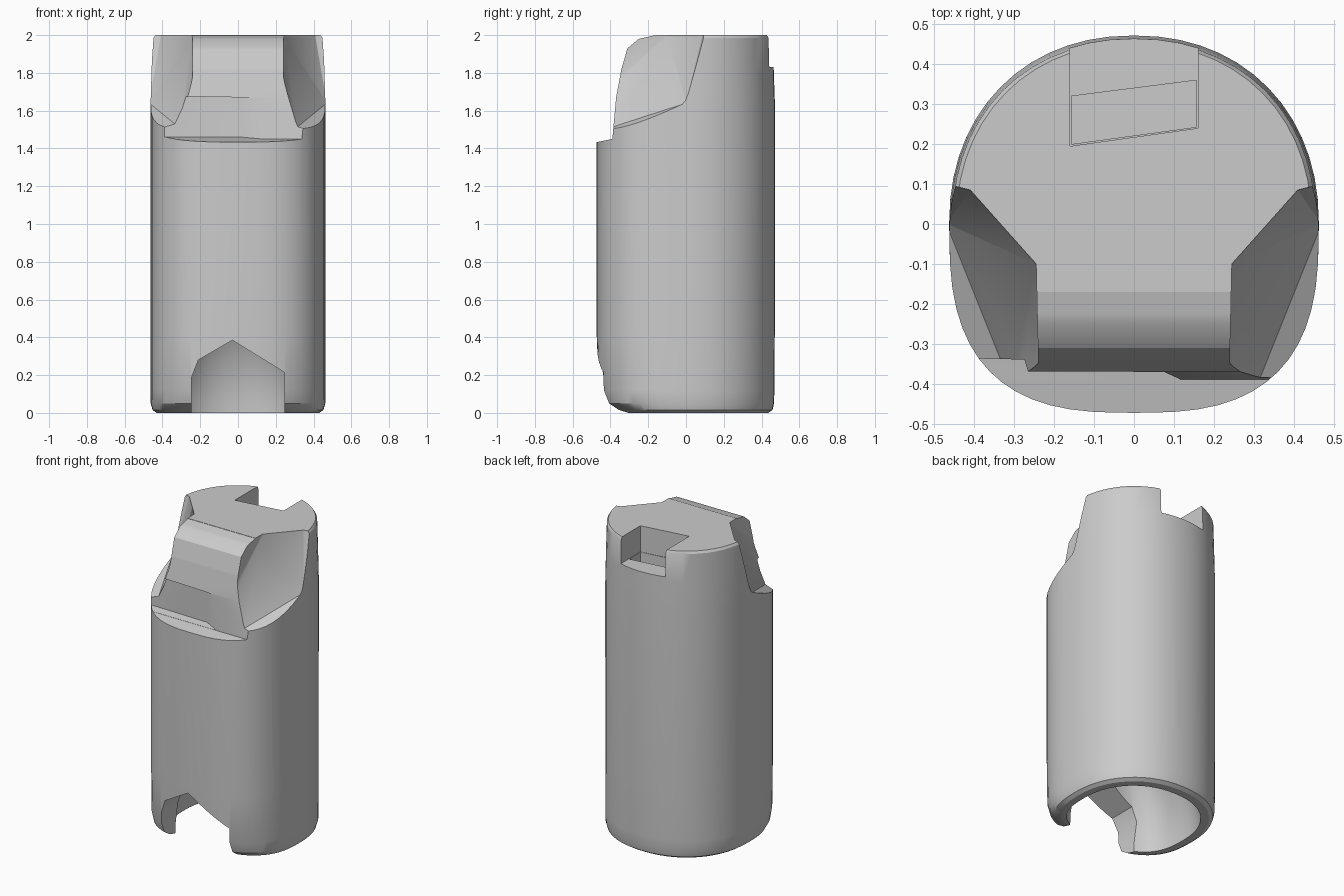
import bpy, bmesh
from math import cos, sin, pi

if "Cube" in bpy.data.objects:
    bpy.data.objects.remove(bpy.data.objects["Cube"])

grey = bpy.data.materials.new("plain grey")
grey.use_nodes = True
grey.diffuse_color = (0.6, 0.6, 0.6, 1)
grey.node_tree.nodes["Principled BSDF"].inputs["Base Color"].default_value = (0.6, 0.6, 0.6, 1)

SEGMENTS = 56


def make_object(name, bm):
    bmesh.ops.recalc_face_normals(bm, faces=bm.faces)
    mesh = bpy.data.meshes.new(name)
    bm.to_mesh(mesh)
    bm.free()
    obj = bpy.data.objects.new(name, mesh)
    bpy.context.collection.objects.link(obj)
    mesh.materials.append(grey)
    return obj


def ring(bm, z, side, front, back):
    """Rounded outline: squarer at the front, rounder at the back."""
    verts = []
    for i in range(SEGMENTS):
        a = 2 * pi * i / SEGMENTS
        c, s = cos(a), sin(a)
        n, depth = (2.15, back) if s > 0 else (2.8, front)
        x = side * abs(c) ** (2 / n) * (1 if c > 0 else -1)
        y = depth * abs(s) ** (2 / n) * (1 if s > 0 else -1)
        verts.append(bm.verts.new((x, y, z)))
    return verts


def loft(name, levels):
    bm = bmesh.new()
    rings = [ring(bm, *level) for level in levels]
    for low, high in zip(rings, rings[1:]):
        for i in range(SEGMENTS):
            j = (i + 1) % SEGMENTS
            bm.faces.new((low[i], low[j], high[j], high[i]))
    bm.faces.new(rings[0])
    bm.faces.new(rings[-1])
    return make_object(name, bm)


def hull(name, points):
    bm = bmesh.new()
    verts = [bm.verts.new(p) for p in points]
    result = bmesh.ops.convex_hull(bm, input=verts)
    spare = {v for v in result["geom_interior"] + result["geom_unused"]
             if isinstance(v, bmesh.types.BMVert)}
    bmesh.ops.delete(bm, geom=list(spare), context="VERTS")
    return make_object(name, bm)


def prism(name, profile, place, start, end):
    """Extrude a 2D profile; place(a, b, t) turns it into 3D."""
    bm = bmesh.new()
    face = bm.faces.new([bm.verts.new(place(a, b, start)) for a, b in profile])
    moved = bmesh.ops.extrude_face_region(bm, geom=[face])["geom"]
    for v in moved:
        if isinstance(v, bmesh.types.BMVert):
            near, far = place(0, 0, start), place(0, 0, end)
            v.co = [c + f - n for c, f, n in zip(v.co, far, near)]
    return make_object(name, bm)


# Main shell: z, half width, front depth, back depth
body = loft("body_shell", [
    (0.00, 0.43, 0.33, 0.435), (0.015, 0.452, 0.38, 0.458),
    (0.05, 0.462, 0.435, 0.466), (0.12, 0.463, 0.465, 0.468),
    (0.42, 0.463, 0.473, 0.47), (1.60, 0.463, 0.473, 0.472),
    (1.80, 0.46, 0.465, 0.465), (1.985, 0.455, 0.455, 0.46),
    (2.00, 0.445, 0.445, 0.452)])

cutters = []

# Space in front of the rounded snout, down to the ledge
snout = [(-0.7, 2.2), (-0.16, 2.2), (-0.17, 1.998), (-0.25, 1.98), (-0.31, 1.93),
         (-0.342, 1.82), (-0.37, 1.67), (-0.39, 1.45), (-0.46, 1.436), (-0.7, 1.388)]
cutters.append(prism("front_cut", snout, lambda a, b, t: (t, a, b), -0.7, 0.7))

# Recessed panel under the snout, fading out towards the model's left
panel = [(-0.5, -0.335, 1.462), (0.02, -0.345, 1.46), (0.14, -0.4, 1.449),
         (-0.5, -0.335, 1.68), (0.02, -0.345, 1.67), (0.14, -0.4, 1.66)]
cutters.append(hull("panel_cut", panel + [(-0.5, -0.6, 1.41), (-0.5, -0.6, 1.68),
                                          (0.14, -0.6, 1.41), (0.14, -0.6, 1.66)]))

# Scooped pockets either side of the snout
for side in (-1, 1):
    rim = [(0.47, 0.10), (0.41, 0.085), (0.245, -0.10), (0.237, -0.50), (0.8, -0.6), (0.8, 0.10)]
    pocket = [(x, y, z) for x, y in rim for z in (1.99, 2.2)]
    pocket += [(0.24, -0.33, 1.80), (0.44, -0.14, 1.61), (0.47, 0.0, 1.64),
               (0.31, -0.40, 1.51), (0.25, -0.5, 1.60), (0.50, -0.42, 1.44),
               (0.8, -0.30, 1.45)]
    cutters.append(hull("pocket_cut", [(side * x, y, z) for x, y, z in pocket]))

# Back notch with a lower lip and a deeper pit
notch = [(-0.16, 0.195), (0.16, 0.24), (0.16, 0.7), (-0.16, 0.7)]
cutters.append(prism("notch_cut", notch, lambda a, b, t: (a, b, t), 1.83, 2.2))
pit = [(-0.157, 0.2), (0.157, 0.243), (0.157, 0.36), (-0.157, 0.32)]
cutters.append(prism("pit_cut", pit, lambda a, b, t: (a, b, t), 1.70, 1.9))

# Hollow underside with thick front legs, and the peaked front opening
cutters.append(loft("hollow_cut", [
    (-0.10, 0.39, 0.33, 0.39), (0.06, 0.38, 0.33, 0.38),
    (0.28, 0.34, 0.30, 0.35), (0.45, 0.22, 0.22, 0.24)]))
arch = [(-0.245, -0.2), (-0.245, 0.19), (-0.21, 0.28), (-0.03, 0.385),
        (0.245, 0.215), (0.245, -0.2)]
cutters.append(prism("arch_cut", arch, lambda a, b, t: (a, t, b), -0.7, -0.12))

bpy.context.view_layer.objects.active = body
for cutter in cutters:
    cutter.hide_render = True
    mod = body.modifiers.new("cut", "BOOLEAN")
    mod.operation = "DIFFERENCE"
    mod.solver = "EXACT"
    mod.object = cutter
    bpy.ops.object.modifier_apply(modifier=mod.name)
    bpy.data.objects.remove(cutter)

# Smooth shell with crisp cut edges
bpy.ops.object.select_all(action="DESELECT")
body.select_set(True)
bpy.ops.object.shade_smooth_by_angle(angle=0.5)
